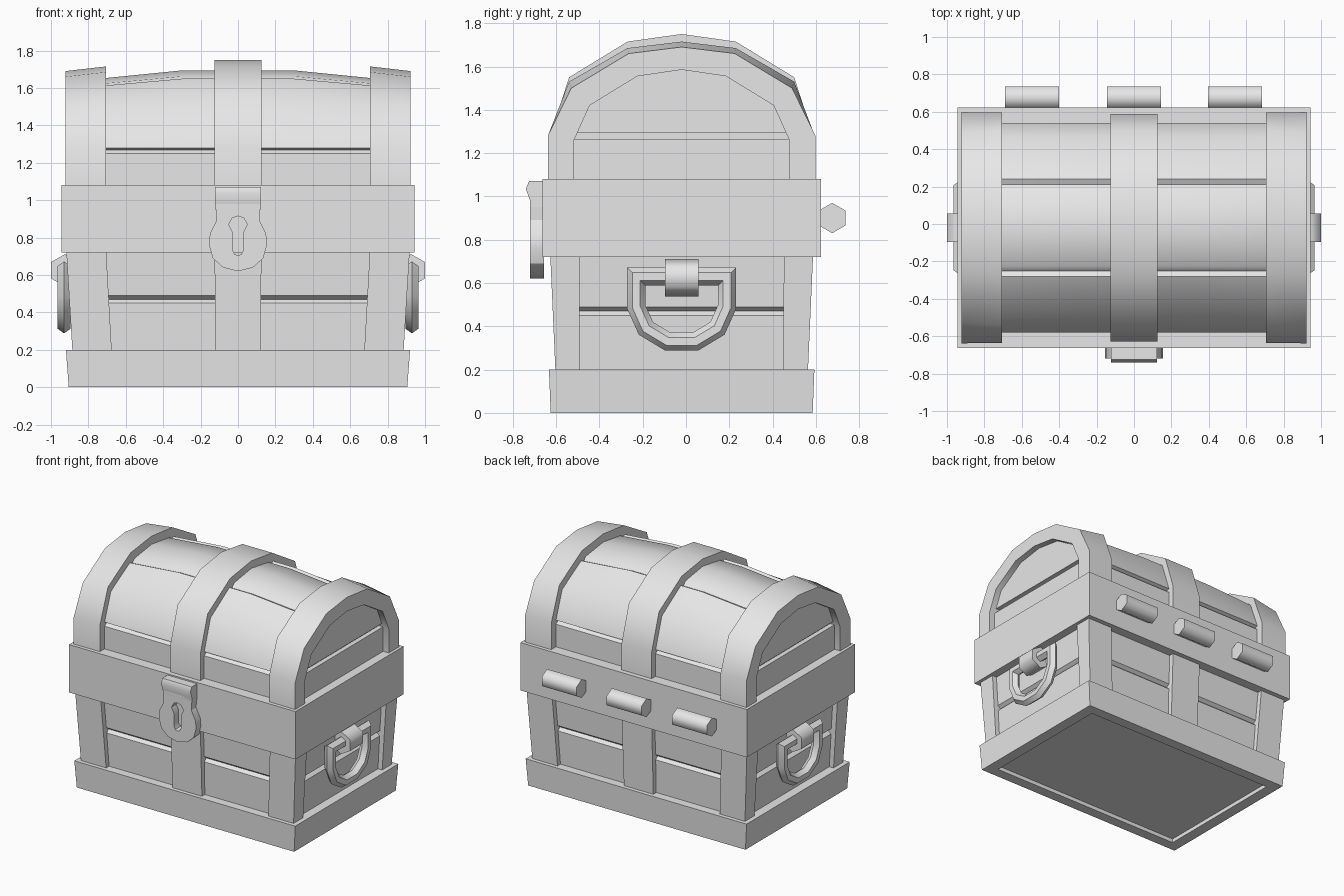
import bpy, bmesh, math

if "Cube" in bpy.data.objects:
    bpy.data.objects.remove(bpy.data.objects["Cube"])

CY = -0.02  # body centre line in y
grey = bpy.data.materials.new("plain_grey")
grey.diffuse_color = (0.8, 0.8, 0.8, 1)
grey.use_nodes = True
grey.node_tree.nodes["Principled BSDF"].inputs["Base Color"].default_value = grey.diffuse_color


def loft(name, loops, caps=True, wrap=False, angle=30):
    """Skin equal-length closed loops; cap the ends or wrap last to first."""
    bm = bmesh.new()
    rings = [[bm.verts.new(p) for p in loop] for loop in loops]
    n = len(rings[0])
    pairs = list(zip(rings, rings[1:])) + ([(rings[-1], rings[0])] if wrap else [])
    for a, b in pairs:
        for i in range(n):
            j = (i + 1) % n
            bm.faces.new((a[i], a[j], b[j], b[i]))
    if caps and not wrap:
        bm.faces.new(rings[0])
        bm.faces.new(rings[-1])
    bmesh.ops.recalc_face_normals(bm, faces=bm.faces[:])
    me = bpy.data.meshes.new(name)
    bm.to_mesh(me)
    bm.free()
    me.materials.append(grey)
    me.shade_smooth()
    me.set_sharp_from_angle(angle=math.radians(angle))
    ob = bpy.data.objects.new(name, me)
    bpy.context.collection.objects.link(ob)
    return ob


def rect(x0, x1, y0, y1, z):
    return [(x0, y0 + CY, z), (x1, y0 + CY, z), (x1, y1 + CY, z), (x0, y1 + CY, z)]


def centred(hx, hy, z):
    return rect(-hx, hx, -hy, hy, z)


def mirrored(half):
    """Half profile ending on the centre line -> full profile."""
    return half + [(-a, b) for a, b in half[-2::-1]]


def across(profile, x):
    return [(x, y + CY, z) for y, z in profile]


# Base plinth with a shallow recess underneath
loft("base", [centred(0.82, 0.525, 0.03), centred(0.82, 0.525, 0),
              centred(0.905, 0.605, 0), centred(0.92, 0.613, 0.2),
              centred(0.8, 0.5, 0.2)])

# Plank body with one V groove
loft("body_planks", [centred(0.85, 0.548, 0.19), centred(0.864, 0.557, 0.45),
                     centred(0.84, 0.533, 0.47), centred(0.866, 0.558, 0.49),
                     centred(0.88, 0.57, 0.73)])

# Corner posts
for sx in (-1, 1):
    for sy in (-1, 1):
        loft("corner_post", [
            rect(sx * 0.675, sx * 0.885, sy * 0.47, sy * 0.583, 0.19),
            rect(sx * 0.705, sx * 0.918, sy * 0.472, sy * 0.607, 0.73)])

# Centre straps on the front and back of the body
for sy in (-1, 1):
    loft("body_strap", [rect(-0.122, 0.122, sy * 0.5, sy * 0.583, 0.19),
                        rect(-0.125, 0.125, sy * 0.5, sy * 0.607, 0.73)])

# Rim: body half and lid half
loft("body_rim", [centred(0.943, 0.643, 0.72), centred(0.943, 0.643, 0.9)])
loft("lid_rim", [centred(0.943, 0.643, 0.9), centred(0.943, 0.643, 1.08)])

# Bulging barrel lid with grooves between the planks
lid_half = [(0.56, 1.0), (0.56, 1.25), (0.535, 1.268), (0.56, 1.28), (0.485, 1.51),
            (0.26, 1.655), (0.23, 1.64), (0.205, 1.668), (0, 1.70)]
sections = []
for x, f in ((-0.84, 0.85), (-0.7, 0.89), (-0.3, 0.985), (0.3, 0.985), (0.7, 0.89), (0.84, 0.85)):
    prof = [(y, 1.28 + (z - 1.28) * f if z > 1.28 else z) for y, z in mirrored(lid_half)]
    sections.append(across(prof, x))
loft("lid_barrel", sections, angle=40)

# End boards of the lid
end_low = [(0.54, 1.0), (0.54, 1.265), (-0.54, 1.265), (-0.54, 1.0)]
end_high = mirrored([(0.53, 1.295), (0.46, 1.46), (0.235, 1.59), (0, 1.62)])
for s in (-1, 1):
    for name, prof in (("lid_end_lower_board", end_low), ("lid_end_upper_board", end_high)):
        loft(name, [across(prof, s * 0.83), across(prof, s * 0.875)])

# Arched bands over the lid
opening = mirrored([(0.497, 1.0), (0.497, 1.26), (0.425, 1.42), (0.205, 1.555), (0, 1.585)])
end_in = mirrored([(0.615, 1.0), (0.615, 1.28), (0.52, 1.53), (0.25, 1.685), (0, 1.715)])
end_out = mirrored([(0.618, 1.0), (0.618, 1.28), (0.51, 1.5), (0.245, 1.66), (0, 1.69)])
middle = mirrored([(0.607, 1.0), (0.607, 1.28), (0.52, 1.55), (0.25, 1.715), (0, 1.75)])


def band(name, xa, prof_a, xb, prof_b):
    loft(name, [across(opening, xa), across(prof_a, xa),
                across(prof_b, xb), across(opening, xb)], wrap=True, angle=42)


for s in (-1, 1):
    band("lid_end_band", s * 0.705, end_in, s * 0.922, end_out)
band("lid_middle_band", -0.125, middle, 0.125, middle)


# Hexagonal rods used for hinges and handle mounts
def hexagon(r):
    return [(r * math.sin(k * math.pi / 3), r * math.cos(k * math.pi / 3)) for k in range(6)]


for x in (-0.545, 0, 0.54):
    loft("hinge", [[(x + d, 0.675 + a, 0.9 + b) for a, b in hexagon(0.07)]
                   for d in (-0.145, 0.145)], angle=65)

# Swept D-shaped handles with mounts
path = [(-0.21, 0.63), (0.21, 0.63), (0.21, 0.49), (0.165, 0.39), (0.065, 0.33),
        (-0.065, 0.33), (-0.165, 0.39), (-0.21, 0.49)]
tube = [(0.042, 0), (0.018, 0.034), (-0.018, 0.034), (-0.042, 0), (-0.018, -0.034), (0.018, -0.034)]


def edge_normal(p, q):
    dy, dz = q[0] - p[0], q[1] - p[1]
    length = math.hypot(dy, dz)
    return -dz / length, dy / length


for s in (-1, 1):
    rings = []
    for i, (y, z) in enumerate(path):
        n1 = edge_normal(path[i - 1], (y, z))
        n2 = edge_normal((y, z), path[(i + 1) % len(path)])
        k = 1 + n1[0] * n2[0] + n1[1] * n2[1]
        my, mz = (n1[0] + n2[0]) / k, (n1[1] + n2[1]) / k
        rings.append([(s * (0.93 + d), y + r * my + CY, z + r * mz) for r, d in tube])
    loft("side_handle", rings, wrap=True)
    loft("handle_mount", [[(s * (0.925 + a), y + CY, 0.625 + b) for a, b in hexagon(0.0866)]
                          for y in (-0.077, 0.077)], angle=65)

# Lock plate with a keyhole through it
plate = [(0, 1.0), (0.122, 1.0), (0.115, 0.89), (0.15, 0.82), (0.155, 0.76),
         (0.135, 0.69), (0.08, 0.64), (0, 0.62)]
keyhole = [(0, 0.915), (0.03, 0.905), (0.05, 0.87), (0.03, 0.83), (0.03, 0.78),
           (0.03, 0.735), (0.018, 0.71), (0, 0.705)]


def outline(half, y):
    return [(x, y, z) for x, z in half + [(-x, z) for x, z in half[-2:0:-1]]]


loft("lock_plate", [outline(plate, -0.72), outline(keyhole, -0.72),
                    outline(keyhole, -0.655), outline(plate, -0.655)], wrap=True)

# Rounded latch above the lock plate
latch = [(-0.64, 1.07), (-0.725, 1.07), (-0.74, 1.035), (-0.72, 0.98), (-0.72, 0.95), (-0.64, 0.95)]
loft("latch", [[(x, y, z) for y, z in latch] for x in (-0.1225, 0.1225)], angle=65)
